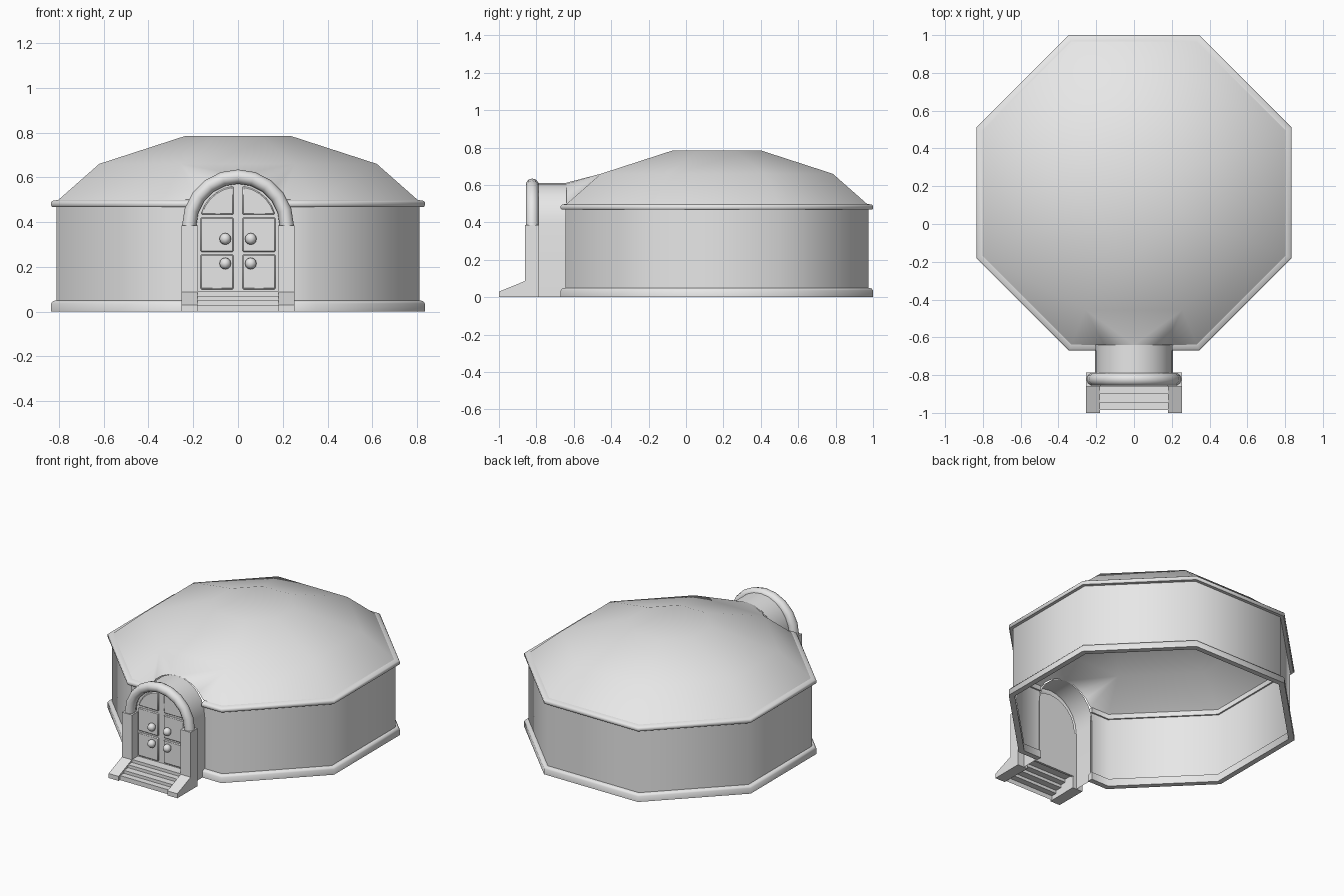
import bpy, bmesh, math
from math import sin, cos, radians

cube = bpy.data.objects.get("Cube")
if cube:
    bpy.data.objects.remove(cube)

CY = 0.165        # centre of the octagonal hall in y
HALF = 0.2        # half width of the doorway opening
SPRING = 0.39     # height where the arches begin

stone = bpy.data.materials.new("pale_grey_stone")
stone.use_nodes = True
stone.diffuse_color = (0.8, 0.8, 0.8, 1)
stone.node_tree.nodes["Principled BSDF"].inputs["Base Color"].default_value = (0.8, 0.8, 0.8, 1)


def finish(name, bm, angle=30):
    bmesh.ops.recalc_face_normals(bm, faces=bm.faces[:])
    mesh = bpy.data.meshes.new(name)
    bm.to_mesh(mesh)
    bm.free()
    mesh.materials.append(stone)
    obj = bpy.data.objects.new(name, mesh)
    bpy.context.collection.objects.link(obj)
    bpy.ops.object.select_all(action='DESELECT')
    obj.select_set(True)
    bpy.context.view_layer.objects.active = obj
    bpy.ops.object.shade_smooth_by_angle(angle=radians(angle))
    return obj


def octagon(a, z):
    r = a / cos(radians(22.5))
    return [(r * cos(radians(45 * k - 67.5)), CY + r * sin(radians(45 * k - 67.5)), z)
            for k in range(8)]


def around_hall(name, profile, closed, angle):
    """Sweep an (apothem, height) profile round the hall, open at the doorway."""
    bm = bmesh.new()
    rows = []
    for a, z in profile:
        path = [(HALF, CY - a, z)] + octagon(a, z) + [(-HALF, CY - a, z)]
        rows.append([bm.verts.new(p) for p in path])
    pairs = list(zip(rows, rows[1:])) + ([(rows[-1], rows[0])] if closed else [])
    for low, high in pairs:
        for i in range(len(low) - 1):
            bm.faces.new((low[i], low[i + 1], high[i + 1], high[i]))
    if closed:
        for end in (0, -1):
            bm.faces.new([row[end] for row in rows])
    return finish(name, bm, angle)


def prism(name, points, axis, a, b, bevel=0.0):
    """Extrude a flat outline along x or y between a and b."""
    bm = bmesh.new()
    place = (lambda p, d: (d, p[0], p[1])) if axis == 'x' else (lambda p, d: (p[0], d, p[1]))
    front = [bm.verts.new(place(p, a)) for p in points]
    back = [bm.verts.new(place(p, b)) for p in points]
    bm.faces.new(front)
    bm.faces.new(back)
    n = len(points)
    for i in range(n):
        bm.faces.new((front[i], front[(i + 1) % n], back[(i + 1) % n], back[i]))
    obj = finish(name, bm)
    if bevel:
        mod = obj.modifiers.new("soft_edge", 'BEVEL')
        mod.width = bevel
        mod.segments = 1
    return obj


def rect(u0, u1, v0, v1):
    return [(u0, v0), (u1, v0), (u1, v1), (u0, v1)]


def arc(r, start=90, end=-90, steps=12):
    """Arch points in x and z, measured from the crown."""
    angles = [radians(start + (end - start) * i / steps) for i in range(steps + 1)]
    return [(r * sin(t), SPRING + r * cos(t)) for t in angles]


# Hall walls and the two trim bands
around_hall("hall_wall", [(0.81, 0.03), (0.81, 0.48)], False, 60)
around_hall("base_trim", [(0.80, 0), (0.835, 0), (0.835, 0.036), (0.828, 0.046),
                          (0.815, 0.05), (0.80, 0.05)], True, 50)
around_hall("eave_trim", [(0.80, 0.468), (0.83, 0.468), (0.835, 0.474), (0.835, 0.488),
                          (0.828, 0.495), (0.80, 0.5)], True, 50)

# Domed roof, its front panel lifted over the porch arch
bm = bmesh.new()
rings = [[bm.verts.new(p) for p in octagon(a, z)]
         for a, z in ((0.805, 0.497), (0.62, 0.66), (0.235, 0.785))]
bm.faces.new(rings[2])
for low, high in zip(rings, rings[1:]):
    for i in range(8):
        j = (i + 1) % 8
        if i == 7 and low is rings[0]:
            continue
        bm.faces.new((low[i], low[j], high[j], high[i]))
arch = [bm.verts.new((x, CY - 0.805, z)) for x, z in arc(0.222, 60, -60, 8)]
right, left = rings[1][0], rings[1][7]
edge = [rings[0][0]] + arch + [rings[0][7]]
for i in range(len(edge) - 1):
    bm.faces.new((edge[i], edge[i + 1], right if i < 5 else left))
bm.faces.new((arch[4], left, right))
finish("domed_roof", bm, 60)

# Arched porch tunnel
outline = [(0.207, 0)] + [(x * 0.207 / 0.222, z) for x, z in arc(0.222)] + [(-0.207, 0)]
bm = bmesh.new()
rows = [[bm.verts.new((x, y, z)) for x, z in outline] for y in (-0.80, -0.64)]
for i in range(len(outline) - 1):
    bm.faces.new((rows[0][i], rows[0][i + 1], rows[1][i + 1], rows[1][i]))
finish("porch_tunnel", bm, 40)

# Rounded arch moulding over the door
bm = bmesh.new()
rings = []
for sx, sz in arc(1.0, 90, -90, 10):
    sz -= SPRING
    ring = []
    for k in range(10):
        t = radians(36 * k)
        r = 0.218 + 0.032 * cos(t)
        ring.append(bm.verts.new((r * sx, -0.822 + 0.034 * sin(t), SPRING - 0.005 + r * sz)))
    rings.append(ring)
for a, b in zip(rings, rings[1:]):
    for k in range(10):
        bm.faces.new((a[k], a[(k + 1) % 10], b[(k + 1) % 10], b[k]))
finish("door_arch", bm, 60)

# Door slab
prism("door_slab", [(0.19, 0.08)] + arc(0.19) + [(-0.19, 0.08)], 'y', -0.80, -0.785)

# Mirrored parts: pillars, stair cheeks, door panels and knobs
cheek = [(-1.0, 0), (-0.86, 0), (-0.86, 0.087), (-1.0, 0.03)]
for side, s in (("left", 1), ("right", -1)):
    prism(side + "_pillar", rect(s * 0.178, s * 0.253, 0, 0.385), 'y', -0.86, -0.787)
    prism(side + "_stair_cheek", cheek, 'x', s * 0.18, s * 0.253)
    panels = {"lower": rect(0.02, 0.168, 0.1, 0.255),
              "middle": rect(0.02, 0.168, 0.267, 0.42),
              "upper": [(0.02, 0.433)] + arc(0.172, 75, 7, 5)}
    for part, pts in panels.items():
        prism(f"{side}_door_{part}_panel", [(s * x, z) for x, z in pts], 'y',
              -0.812, -0.798, 0.005)
    for part, z in (("lower", 0.215), ("upper", 0.325)):
        bm = bmesh.new()
        bmesh.ops.create_uvsphere(bm, u_segments=8, v_segments=6, radius=0.026)
        bmesh.ops.translate(bm, verts=bm.verts[:], vec=(s * 0.057, -0.828, z))
        finish(f"{side}_{part}_knob", bm, 60)

# Steps as one open strip of risers and treads
bm = bmesh.new()
profile = [(-0.985, 0)]
for y, z in ((-0.985, 0.03), (-0.945, 0.05), (-0.9, 0.07), (-0.86, 0.09)):
    profile += [(y, profile[-1][1]), (y, z)]
profile = profile[1:] + [(-0.795, 0.09)]
rows = [[bm.verts.new((x, y, z)) for y, z in profile] for x in (-0.18, 0.18)]
for i in range(len(profile) - 1):
    bm.faces.new((rows[0][i], rows[0][i + 1], rows[1][i + 1], rows[1][i]))
finish("front_steps", bm)
